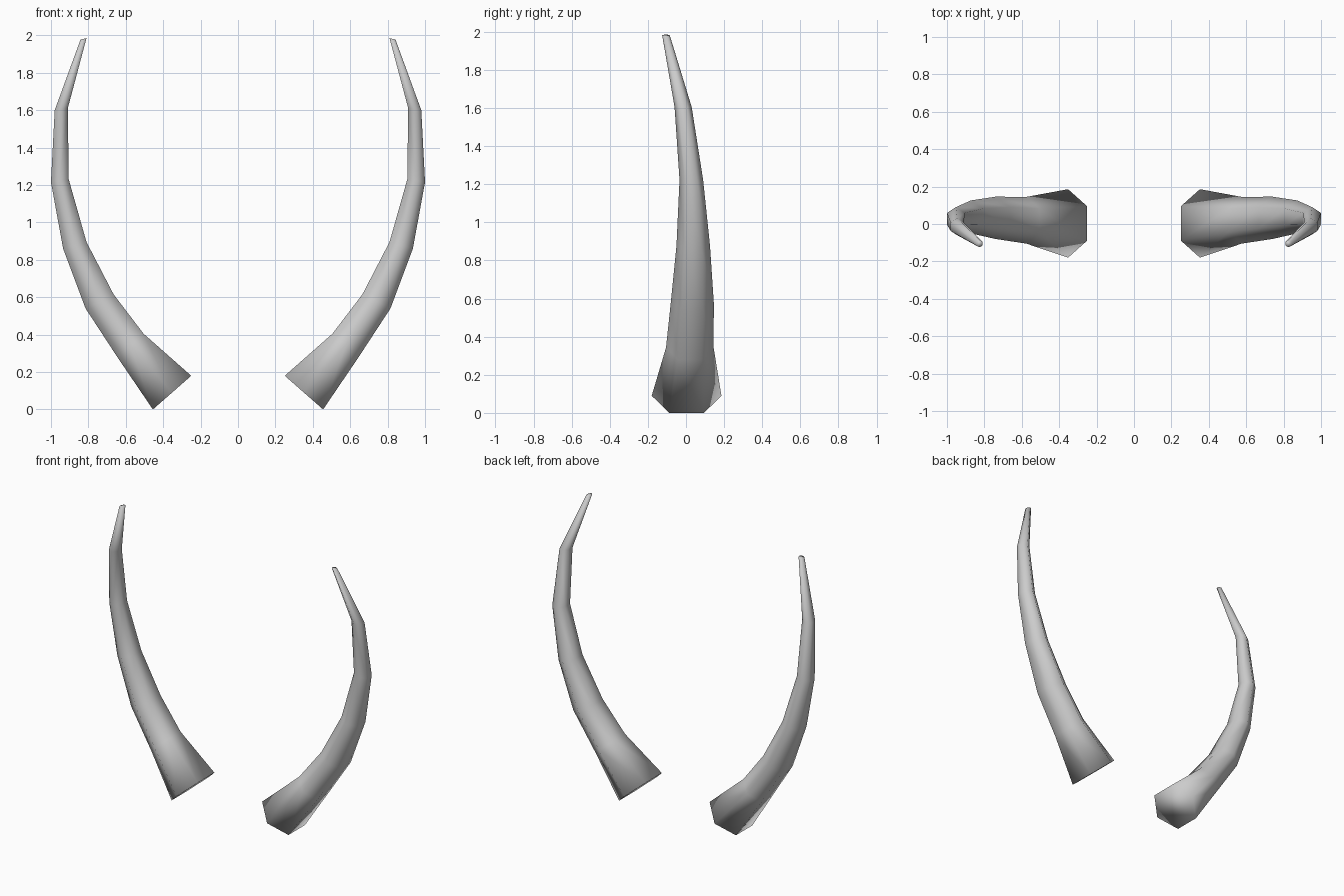
import bpy, bmesh
from mathutils import Vector

cube = bpy.data.objects.get("Cube")
if cube:
    bpy.data.objects.remove(cube)

# Horn material
grey = bpy.data.materials.new("horn_grey")
grey.use_nodes = True
colour = (0.6, 0.6, 0.6, 1)
grey.diffuse_color = colour
grey.node_tree.nodes["Principled BSDF"].inputs["Base Color"].default_value = colour

# Rings from base to tip: inner x, inner z, outer x, outer z, centre y, half depth
RINGS = [
    (0.25, 0.18, 0.455, 0.0, 0.003, 0.183),
    (0.505, 0.405, 0.645, 0.28, 0.02, 0.125),
    (0.665, 0.615, 0.815, 0.54, 0.033, 0.113),
    (0.81, 0.895, 0.935, 0.86, 0.038, 0.088),
    (0.905, 1.23, 1.0, 1.215, 0.028, 0.062),
    (0.91, 1.61, 0.98, 1.6, -0.015, 0.045),
    (0.81, 1.985, 0.842, 1.978, -0.105, 0.02),
]
# Hexagon corners: (across from inner to outer, depth)
HEX = [(0, 0.5), (0.5, 1), (1, 0.5), (1, -0.5), (0.5, -1), (0, -0.5)]


def make_horn(name, side):
    bm = bmesh.new()
    loops = []
    for ix, iz, ox, oz, cy, depth in RINGS:
        inner, outer = Vector((side * ix, cy, iz)), Vector((side * ox, cy, oz))
        loops.append([bm.verts.new(inner.lerp(outer, a) + Vector((0, d * depth, 0)))
                      for a, d in HEX])
    # Side faces between neighbouring rings, then both end caps
    for low, high in zip(loops, loops[1:]):
        for i in range(len(HEX)):
            j = (i + 1) % len(HEX)
            bm.faces.new((low[i], low[j], high[j], high[i]))
    bm.faces.new(loops[0])
    bm.faces.new(loops[-1])
    bmesh.ops.recalc_face_normals(bm, faces=bm.faces)
    for face in bm.faces:
        face.smooth = True
    mesh = bpy.data.meshes.new(name)
    bm.to_mesh(mesh)
    bm.free()
    mesh.materials.append(grey)
    bpy.context.collection.objects.link(bpy.data.objects.new(name, mesh))


make_horn("left_horn", 1)
make_horn("right_horn", -1)
